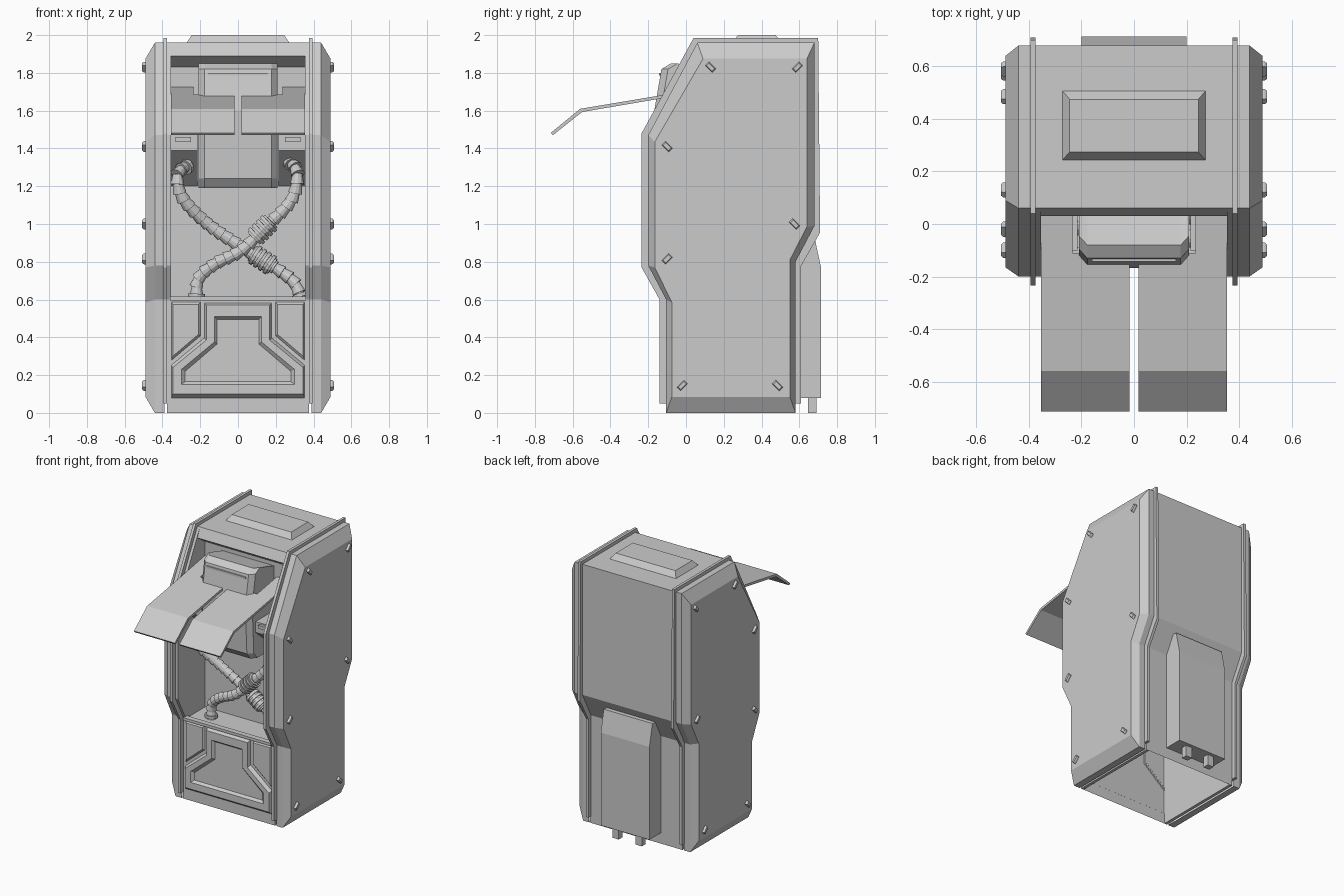
import bpy, bmesh
from mathutils import Vector, Matrix

if "Cube" in bpy.data.objects:
    bpy.data.objects.remove(bpy.data.objects["Cube"])


def finish(name, bm):
    bmesh.ops.recalc_face_normals(bm, faces=bm.faces)
    me = bpy.data.meshes.new(name)
    bm.to_mesh(me)
    bm.free()
    ob = bpy.data.objects.new(name, me)
    bpy.context.collection.objects.link(ob)
    return ob


def loft(name, loops, cap0=True, cap1=True, closed=True):
    """Bridge equal-length point loops in order, optionally capping the ends."""
    bm = bmesh.new()
    rings = [[bm.verts.new(p) for p in lp] for lp in loops]
    n = len(rings[0])
    for a, b in zip(rings, rings[1:]):
        for i in range(n if closed else n - 1):
            j = (i + 1) % n
            bm.faces.new((a[i], a[j], b[j], b[i]))
    if cap0:
        bm.faces.new(rings[0])
    if cap1:
        bm.faces.new(rings[-1])
    return finish(name, bm)


def at_x(prof, x):
    return [(x, y, z) for y, z in prof]


def at_y(prof, y):
    return [(x, y, z) for x, z in prof]


def slab(name, prof, x0, x1):
    return loft(name, [at_x(prof, x0), at_x(prof, x1)])


def box(name, x0, x1, y0, y1, z0, z1):
    return slab(name, [(y0, z0), (y1, z0), (y1, z1), (y0, z1)], x0, x1)


def sym(half):
    """Mirror a right-hand outline in x to close it."""
    return half + [(-x, z) for x, z in reversed(half)]


# Side outlines in (y, z)
BASE = [(-.105, 0), (-.105, .60), (-.20, .78), (-.20, 1.47), (.06, 1.96),
        (.68, 1.96), (.68, .99), (.58, .80), (.58, 0)]
FACE = [(-.075, .085), (-.075, .585), (-.165, .77), (-.165, 1.435), (.09, 1.875),
        (.64, 1.875), (.64, .985), (.55, .81), (.55, .085)]
TRIM = [(-.14, .05), (-.14, .60), (-.235, .77), (-.235, 1.48), (.04, 1.985),
        (.70, 1.985), (.71, .955), (.61, .78), (.61, .05)]
BOLTS = [(.13, 1.83, -1), (.59, 1.83, 1), (-.10, 1.41, -1), (.575, 1.0, -1),
         (-.10, .815, 1), (-.02, .145, 1), (.485, .145, -1)]

# Hatch door outline: upper edge, then lower edge
DOOR = [(-.11, 1.685), (-.56, 1.61), (-.715, 1.483), (-.705, 1.47), (-.55, 1.593), (-.11, 1.668)]
ARM = [(.17, 1.733), (-.11, 1.685), (-.11, 1.668), (.17, 1.716)]
BRACKET = [(-.10, 1.47), (-.10, 1.39), (.12, 1.20), (.12, 1.47)]

for s, side in ((1, "right"), (-1, "left")):
    # Side shell, trim rib and cheek
    loft(side + "_side_shell", [at_x(BASE, s * .39), at_x(BASE, s * .44), at_x(FACE, s * .49)], cap0=False)
    slab(side + "_trim_rib", TRIM, s * .375, s * .395)
    slab(side + "_inner_cheek", BASE, s * .355, s * .377)
    # Side bolts
    for i, (y, z, d) in enumerate(BOLTS):
        u, v = Vector((.7, .7 * d)), Vector((-.7 * d, .7))
        ring = lambda a, b: [tuple(Vector((y, z)) + u * p * a + v * q * b)
                             for p, q in ((-1, -1), (1, -1), (1, 1), (-1, 1))]
        loft(f"{side}_bolt_{i}", [at_x(ring(.027, .014), s * .485), at_x(ring(.027, .014), s * .498),
                                  at_x(ring(.021, .010), s * .507)])
    # Open hatch door, its hinge arm and bracket
    slab(side + "_hatch_door", DOOR, s * .018, s * .355)
    slab(side + "_hatch_arm", ARM, s * .235, s * .355)
    slab(side + "_hinge_bracket", BRACKET, s * .215, s * .355)
    box(side + "_hinge_block", s * .25, s * .33, -.12, -.09, 1.435, 1.46)
    # Lower corner plate
    outer = [(s * .195, .59), (s * .355, .59), (s * .355, .27), (s * .195, .405)]
    inner = [(s * .21, .575), (s * .345, .575), (s * .345, .30), (s * .21, .415)]
    loft(side + "_corner_plate", [at_y(outer, -.10), at_y(inner, -.118)], cap0=False)
    # Foot pegs under the rear housing
    box(side + "_rear_peg", s * .07, s * .12, .645, .69, 0, .10)

# Central skin: lower front, cavity, roof and back (open underneath)
CORE = [(-.105, 0), (-.105, .60), (.12, .60), (.12, 1.83), (.03, 1.89),
        (.06, 1.96), (.68, 1.96), (.68, .99), (.58, .80), (.58, 0)]
loft("central_body", [at_x(CORE, -.356), at_x(CORE, .356)], False, False, closed=False)
box("cavity_sill", -.36, .36, -.13, -.09, .595, .615)

# Lower front panel with sunken centre
loft("front_panel", [
    at_y(sym([(.18, .585), (.18, .40), (.355, .255), (.355, .075)]), -.10),
    at_y(sym([(.168, .57), (.168, .385), (.345, .24), (.345, .10)]), -.13),
    at_y(sym([(.125, .51), (.125, .375), (.30, .23), (.30, .15)]), -.13),
    at_y(sym([(.11, .495), (.11, .365), (.28, .22), (.28, .165)]), -.112)], cap0=False)

# Roof plate
rect = lambda x, y0, y1, z: [(-x, y0, z), (x, y0, z), (x, y1, z), (-x, y1, z)]
loft("roof_plate", [rect(.275, .24, .51, 1.955), rect(.245, .275, .475, 2.0)])

# Rear housing
slab("rear_housing", [(.56, .08), (.715, .08), (.715, .77), (.68, .93), (.56, .93)], -.2, .2)

# Central module with chamfered sides
MOD = [(.12, 1.19), (-.11, 1.19), (-.15, 1.24), (-.168, 1.60), (-.13, 1.82), (-.08, 1.85), (.12, 1.80)]
SET = [(y if y > 0 else y + .035, z) for y, z in MOD]
loft("central_module", [at_x(SET, -.21), at_x(MOD, -.178), at_x(MOD, .178), at_x(SET, .21)])
box("module_slot_bar", -.16, .16, -.142, -.12, 1.785, 1.80)


def spline(pts, n=40):
    """Dense Catmull-Rom samples through the points."""
    p = [Vector(q) for q in pts]
    p = [2 * p[0] - p[1]] + p + [2 * p[-1] - p[-2]]
    out = []
    for a, b, c, d in zip(p, p[1:], p[2:], p[3:]):
        for k in range(n):
            t = k / n
            out.append(.5 * (2 * b + (c - a) * t + (2 * a - 5 * b + 4 * c - d) * t * t
                             + (3 * b - a - 3 * c + d) * t ** 3))
    return out + [p[-2]]


def add_cone(bm, a, b, r0, r1):
    d = b - a
    m = Matrix.Translation((a + b) / 2) @ d.to_track_quat('Z', 'Y').to_matrix().to_4x4()
    bmesh.ops.create_cone(bm, cap_ends=True, segments=12, radius1=r0, radius2=r1, depth=d.length, matrix=m)


def cable(name, pts, collar, step=.045):
    path = spline(pts)
    bm = bmesh.new()
    # Flared segments
    start, last = path[0], path[0]
    run = 0
    for q in path[1:]:
        run += (q - last).length
        last = q
        if run >= step or q is path[-1]:
            d = (q - start).normalized()
            add_cone(bm, start, q + d * .008, .026, .037)
            start, run = q, 0
    # Ribbed collar
    k = min(range(1, len(path) - 1), key=lambda i: (path[i] - Vector(collar)).length)
    c, d = path[k], (path[k + 1] - path[k - 1]).normalized()
    add_cone(bm, c - d * .065, c + d * .065, .046, .046)
    for t in (-.045, -.015, .015, .045):
        add_cone(bm, c + d * (t - .009), c + d * (t + .009), .056, .056)
    # End sockets
    for e, f in ((path[0], path[8]), (path[-1], path[-9])):
        add_cone(bm, e, e + (f - e).normalized() * .02, .045, .045)
    finish(name, bm)


# Crossing hoses
cable("hose_left_to_right", [(-.27, -.01, 1.31), (-.32, -.07, 1.26), (-.295, -.05, 1.14), (-.16, .02, 1.0),
                             (0, .04, .89), (.13, .04, .81), (.29, .02, .70), (.33, .01, .61)], (.13, .04, .81))
cable("hose_right_to_left", [(.28, -.01, 1.33), (.315, -.07, 1.26), (.28, -.06, 1.12), (.13, -.05, .97),
                             (.02, -.05, .86), (-.12, -.03, .79), (-.21, 0, .71), (-.22, 0, .61)], (.13, -.05, .97))
